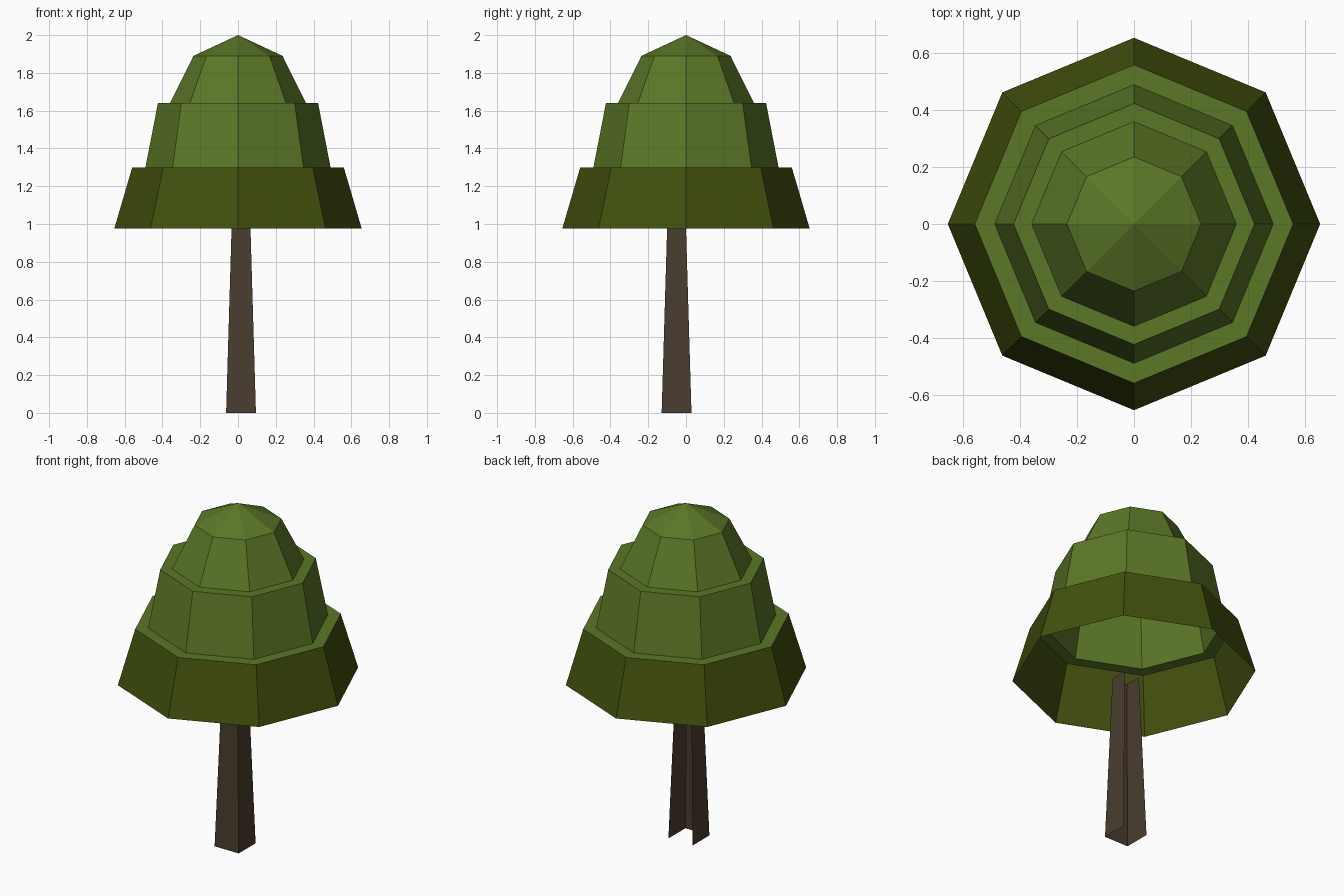
import bpy, bmesh, math

if "Cube" in bpy.data.objects:
    bpy.data.objects.remove(bpy.data.objects["Cube"])


def material(name, rgb):
    m = bpy.data.materials.new(name)
    m.diffuse_color = (*rgb, 1.0)
    m.use_nodes = True
    m.node_tree.nodes["Principled BSDF"].inputs["Base Color"].default_value = m.diffuse_color
    return m


GREEN = material("leaf green", (0.105, 0.185, 0.020))
OLIVE = material("dark olive", (0.054, 0.080, 0.004))
BROWN = material("bark brown", (0.068, 0.046, 0.028))


def finish(name, bm, mats):
    mesh = bpy.data.meshes.new(name)
    bm.to_mesh(mesh)
    bm.free()
    for m in mats:
        mesh.materials.append(m)
    ob = bpy.data.objects.new(name, mesh)
    bpy.context.collection.objects.link(ob)
    return ob


def ring(bm, sides, radius, z, cx=0.0, cy=0.0, turn=0.0):
    return [bm.verts.new((cx + radius * math.cos(turn + math.tau * i / sides),
                          cy + radius * math.sin(turn + math.tau * i / sides), z))
            for i in range(sides)]


# Canopy: open eight-sided shell in three stepped tiers, lowest skirt olive
profile = [(0.655, 0.975), (0.56, 1.30), (0.49, 1.30), (0.424, 1.64),
           (0.36, 1.64), (0.236, 1.89)]
bm = bmesh.new()
rings = [ring(bm, 8, r, z) for r, z in profile]
for level, (low, high) in enumerate(zip(rings, rings[1:])):
    for i in range(8):
        j = (i + 1) % 8
        face = bm.faces.new((low[i], low[j], high[j], high[i]))
        face.material_index = 1 if level == 0 else 0
apex = bm.verts.new((0, 0, 2.0))
for i in range(8):
    bm.faces.new((rings[-1][i], rings[-1][(i + 1) % 8], apex))
finish("canopy", bm, [GREEN, OLIVE])

# Trunk: tapered, slightly off centre, left, front and right sides only
bm = bmesh.new()
base, top = [ring(bm, 4, half * math.sqrt(2), z, 0.016, -0.05, math.pi / 4)
             for half, z in ((0.079, 0.0), (0.050, 0.98))]
for i in (1, 2, 3):
    j = (i + 1) % 4
    bm.faces.new((base[i], base[j], top[j], top[i]))
finish("trunk", bm, [BROWN])
